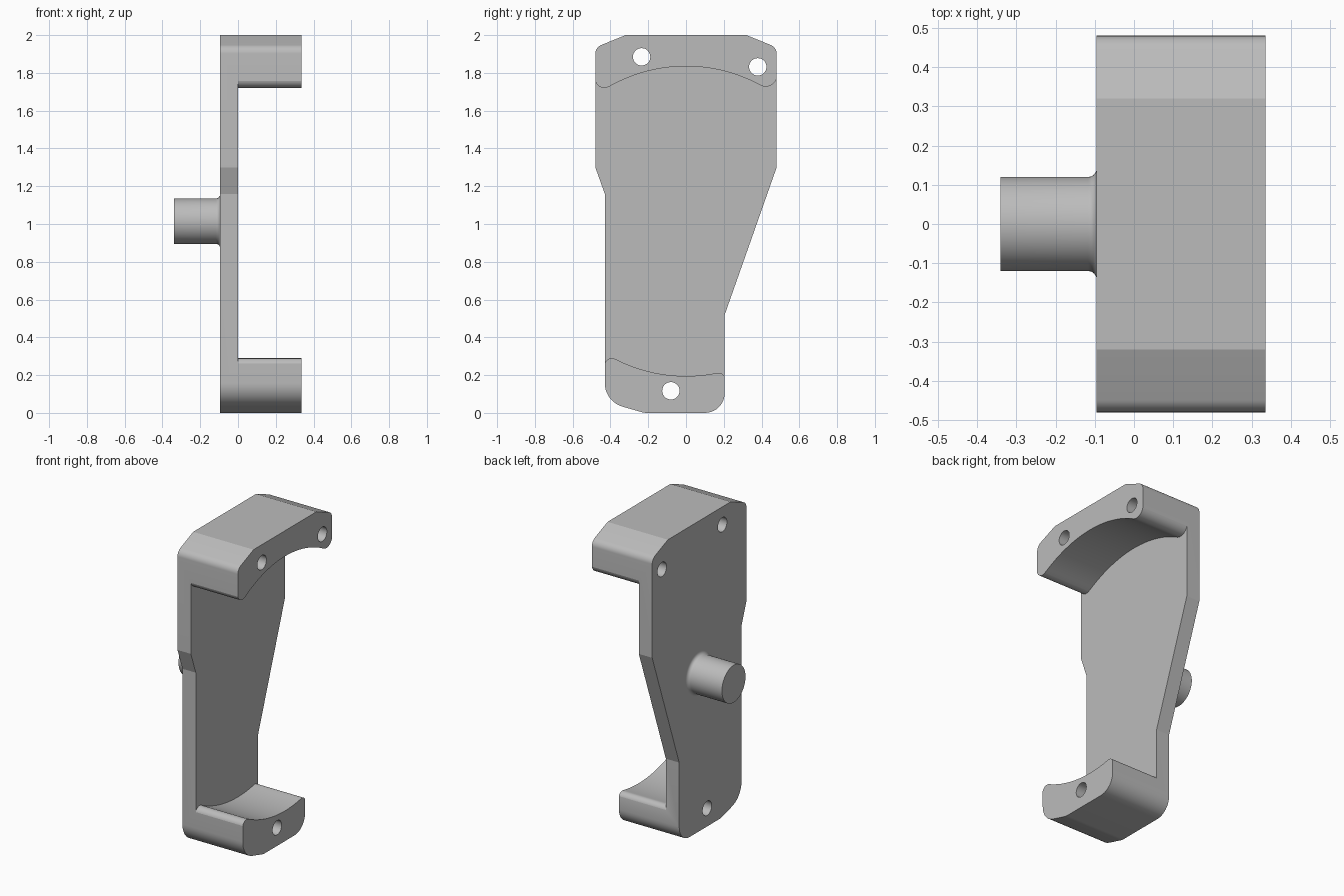
import bpy
import bmesh
import math
from mathutils import Vector, Matrix

cube = bpy.data.objects.get("Cube")
if cube:
    bpy.data.objects.remove(cube, do_unlink=True)

grey = bpy.data.materials.new("light grey")
grey.use_nodes = True
grey.diffuse_color = (0.5, 0.5, 0.5, 1)
grey.node_tree.nodes["Principled BSDF"].inputs["Base Color"].default_value = grey.diffuse_color

AXIS_Z = 1.015      # height of the peg and of the jaw curvature
JAW_RADIUS = 0.82


def rounded(corners, steps=10):
    """Turn (y, z, radius) corners into an outline with filleted corners."""
    outline = []
    for i, (y, z, r) in enumerate(corners):
        p = Vector((y, z))
        if r == 0:
            outline.append(p)
            continue
        a = (Vector(corners[i - 1][:2]) - p).normalized()
        b = (Vector(corners[(i + 1) % len(corners)][:2]) - p).normalized()
        half = a.angle(b) / 2
        centre = p + (a + b).normalized() * r / math.sin(half)
        start = p + a * r / math.tan(half) - centre
        end = p + b * r / math.tan(half) - centre
        sweep = start.angle_signed(end)
        for k in range(steps + 1):
            t = -sweep * k / steps
            outline.append(centre + Matrix.Rotation(t, 2) @ start)
    return outline


def make_object(name, bm):
    bmesh.ops.recalc_face_normals(bm, faces=bm.faces)
    mesh = bpy.data.meshes.new(name)
    bm.to_mesh(mesh)
    bm.free()
    mesh.materials.append(grey)
    obj = bpy.data.objects.new(name, mesh)
    bpy.context.collection.objects.link(obj)
    return obj


def extrude_x(name, outline, x0, x1):
    bm = bmesh.new()
    face = bm.faces.new([bm.verts.new((x0, p[0], p[1])) for p in outline])
    grown = bmesh.ops.extrude_face_region(bm, geom=[face], use_keep_orig=True)
    moved = [g for g in grown["geom"] if isinstance(g, bmesh.types.BMVert)]
    bmesh.ops.translate(bm, verts=moved, vec=(x1 - x0, 0, 0))
    return make_object(name, bm)


def select(obj):
    bpy.ops.object.select_all(action='DESELECT')
    obj.select_set(True)
    bpy.context.view_layer.objects.active = obj


def cut(obj, cutter):
    cutter.hide_render = True
    mod = obj.modifiers.new("cut", 'BOOLEAN')
    mod.operation = 'DIFFERENCE'
    mod.solver = 'EXACT'
    mod.object = cutter
    select(obj)
    bpy.ops.object.modifier_apply(modifier=mod.name)
    bpy.data.objects.remove(cutter, do_unlink=True)


def circle(y, z, r, n=32):
    return [(y + r * math.cos(math.tau * k / n), z + r * math.sin(math.tau * k / n))
            for k in range(n)]


def jaw_arc(y0, y1, side, n=24):
    points = []
    for k in range(n + 1):
        y = y0 + (y1 - y0) * k / n
        points.append((y, AXIS_Z + side * math.sqrt(JAW_RADIUS ** 2 - y * y), 0))
    return points


# Bracket block: the full side silhouette
bracket = extrude_x("bracket", rounded([
    (-0.32, 2, 0), (0.32, 2, 0), (0.48, 1.935, 0.05), (0.48, 1.30, 0),
    (0.205, 0.52, 0), (0.205, 0, 0.105), (-0.22, 0, 0.1),
    (-0.43, 0.06, 0.13), (-0.43, 1.16, 0), (-0.48, 1.30, 0),
    (-0.48, 1.935, 0.05)]), -0.095, 0.335)

# Opening between the curved jaws, with rounded jaw tips
opening = [(-0.6, 1.85, 0), (-0.482, 1.85, 0), (-0.482, 1.688, 0.05)]
opening += jaw_arc(-0.385, 0.37, 1)
opening += [(0.482, 1.688, 0.06), (0.482, 1.85, 0), (0.6, 1.85, 0),
            (0.6, 0.12, 0), (0.207, 0.12, 0), (0.207, 0.219, 0.035)]
opening += jaw_arc(0.15, -0.37, -1)
opening += [(-0.432, 0.314, 0.04), (-0.432, 0.12, 0), (-0.6, 0.12, 0)]
cut(bracket, extrude_x("opening_cutter", rounded(opening), 0, 0.5))

# Screw holes through jaws and plate
for y, z in ((-0.235, 1.885), (0.38, 1.832), (-0.08, 0.117)):
    cut(bracket, extrude_x("hole_cutter", circle(y, z, 0.046), -0.3, 0.5))

# Peg turned around the x axis, with a flared fillet at the plate
fillet = 0.022
profile = [(-0.34, 0), (-0.34, 0.12)]
for k in range(7):
    t = math.pi / 2 * k / 6
    profile.append((-0.095 - fillet + fillet * math.sin(t),
                    0.12 + fillet * (1 - math.cos(t))))
bm = bmesh.new()
verts = [bm.verts.new((x, 0, AXIS_Z + r)) for x, r in profile]
edges = [bm.edges.new(pair) for pair in zip(verts, verts[1:])]
bmesh.ops.spin(bm, geom=verts + edges, cent=(0, 0, AXIS_Z), axis=(1, 0, 0),
               angle=math.tau, steps=64, use_duplicate=False)
bmesh.ops.remove_doubles(bm, verts=bm.verts, dist=0.0001)
peg = make_object("peg", bm)

for obj in (bracket, peg):
    select(obj)
    bpy.ops.object.shade_smooth_by_angle(angle=math.radians(17))
